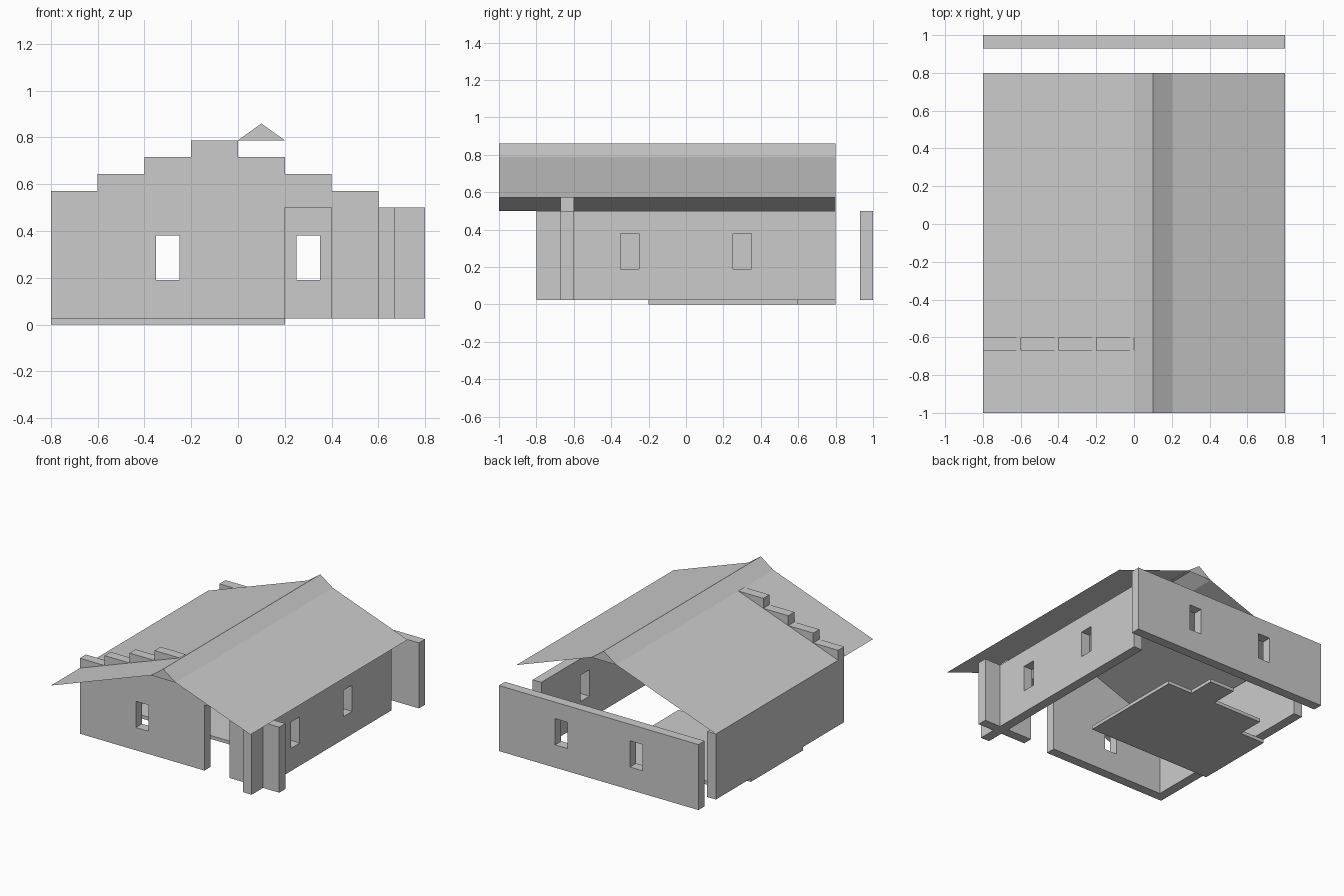
import bpy
import bmesh
from mathutils import Vector

cube = bpy.data.objects.get("Cube")
if cube:
    bpy.data.objects.remove(cube, do_unlink=True)

GREY = bpy.data.materials.new("plain_grey")
GREY.use_nodes = True
COLOUR = (0.6, 0.6, 0.6, 1)
GREY.diffuse_color = COLOUR
GREY.node_tree.nodes["Principled BSDF"].inputs["Base Color"].default_value = COLOUR

BASE, EAVES, RISE, STEP = 0.025, 0.5, 0.072, 0.2
THICK = 0.07


def finish(name, bm):
    mesh = bpy.data.meshes.new(name)
    bm.to_mesh(mesh)
    bm.free()
    obj = bpy.data.objects.new(name, mesh)
    mesh.materials.append(GREY)
    bpy.context.collection.objects.link(obj)
    return obj


def prism(name, outline, along):
    """Extrude a closed 3D outline into a solid."""
    bm = bmesh.new()
    face = bm.faces.new([bm.verts.new(p) for p in outline])
    ext = bmesh.ops.extrude_face_region(bm, geom=[face])
    moved = [v for v in ext["geom"] if isinstance(v, bmesh.types.BMVert)]
    bmesh.ops.translate(bm, verts=moved, vec=Vector(along))
    bmesh.ops.recalc_face_normals(bm, faces=bm.faces)
    return finish(name, bm)


def box(name, x0, x1, y0, y1, z0=BASE, z1=EAVES):
    return prism(name, [(x0, y0, z0), (x1, y0, z0), (x1, y1, z0), (x0, y1, z0)],
                 (0, 0, z1 - z0))


def cut_window(wall, x, y):
    """Cut one upright window right through a wall."""
    dx, dy = (0.05, 0.2) if wall.dimensions.x > wall.dimensions.y else (0.2, 0.05)
    cutter = box("window_cutter", x - dx, x + dx, y - dy, y + dy, 0.19, 0.38)
    cutter.hide_render = True
    mod = wall.modifiers.new("window", "BOOLEAN")
    mod.operation, mod.solver, mod.object = "DIFFERENCE", "EXACT", cutter
    bpy.context.view_layer.objects.active = wall
    bpy.ops.object.modifier_apply(modifier=mod.name)
    bpy.data.objects.remove(cutter, do_unlink=True)


# Front wall: stepped gable with a doorway
front = [(-0.8, BASE), (0.2, BASE), (0.2, EAVES), (0.4, EAVES), (0.4, BASE), (0.8, BASE)]
for i, level in enumerate((0, 1, 2, 3, 4, 3, 2, 1)):
    x = 0.8 - i * STEP
    z = EAVES + level * RISE
    front += [(x, z), (x - STEP, z)]
front_wall = prism("front_wall", [(x, -0.67, z) for x, z in front], (0, THICK, 0))

# Side walls and the detached back wall
right_wall = box("right_wall", -0.8, -0.8 + THICK, -0.6, 0.8)
left_wall = box("left_wall", 0.6, 0.6 + THICK, -0.8, 0.8)
back_wall = box("back_wall", -0.8, 0.8, 1 - THICK, 1)
bpy.context.view_layer.update()

# Windows
cut_window(front_wall, -0.3, -0.635)
for side in (-0.3, 0.3):
    cut_window(left_wall, 0.635, side)
    cut_window(back_wall, side, 0.965)

# Floor slab with notched back edge
floor = [(-0.8, -0.2), (0.2, -0.2), (0.2, 0.6), (0, 0.6), (0, 0.8),
         (-0.2, 0.8), (-0.2, 0.6), (-0.6, 0.6), (-0.6, 0.4), (-0.8, 0.4)]
prism("floor", [(x, y, 0) for x, y in floor], (0, 0, BASE))

# Roof: one thin folded sheet, with small triangles closing the ridge ends
profile = [(-0.8, 0.5), (0, 0.788), (0.1, 0.86), (0.2, 0.788), (0.8, 0.572)]
bm = bmesh.new()
ends = [[bm.verts.new((x, y, z)) for x, z in profile] for y in (-1, 0.8)]
near, far = ends
for i in range(len(profile) - 1):
    bm.faces.new((near[i], near[i + 1], far[i + 1], far[i]))
bm.faces.new((near[1], near[3], near[2]))
bm.faces.new((far[1], far[2], far[3]))
bm.normal_update()
finish("roof", bm)
